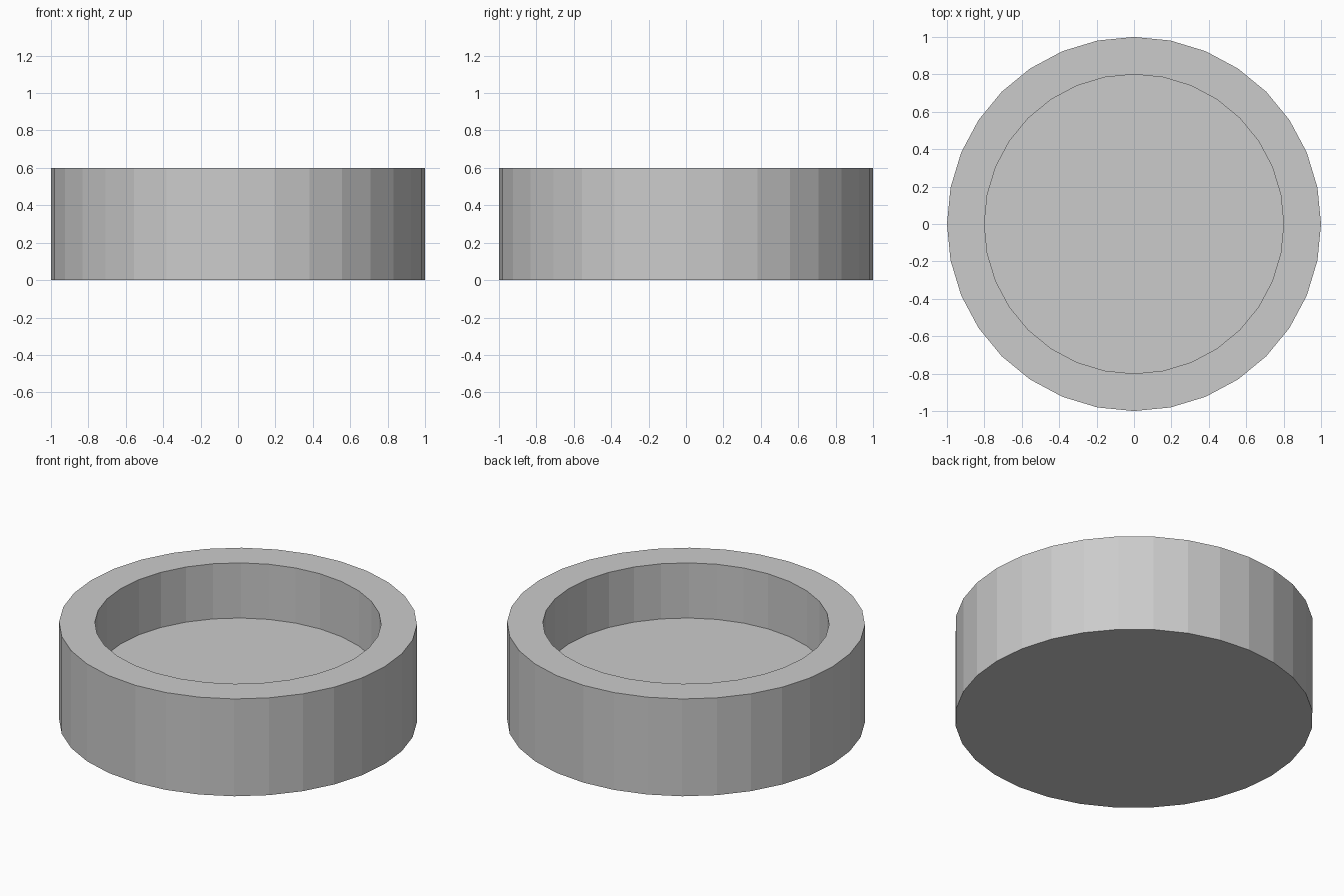
import bpy, bmesh
from math import cos, sin, tau

if "Cube" in bpy.data.objects:
    bpy.data.objects.remove(bpy.data.objects["Cube"])

SIDES = 32
# (radius, z) rings from the underside, over the rim, down to the inner floor
PROFILE = [(1.0, 0.0), (1.0, 0.6), (0.8, 0.6), (0.8, 0.26)]

bm = bmesh.new()
rings = [[bm.verts.new((r * cos(tau * i / SIDES), r * sin(tau * i / SIDES), z))
          for i in range(SIDES)] for r, z in PROFILE]

# Outer wall, rim and inner wall
for a, b in zip(rings, rings[1:]):
    for i in range(SIDES):
        j = (i + 1) % SIDES
        bm.faces.new((a[i], a[j], b[j], b[i]))

# Underside and inner floor
bm.faces.new(rings[0][::-1])
bm.faces.new(rings[-1])
bmesh.ops.recalc_face_normals(bm, faces=bm.faces)

mesh = bpy.data.meshes.new("round_dish")
bm.to_mesh(mesh)
bm.free()
bpy.context.collection.objects.link(bpy.data.objects.new("round_dish", mesh))
